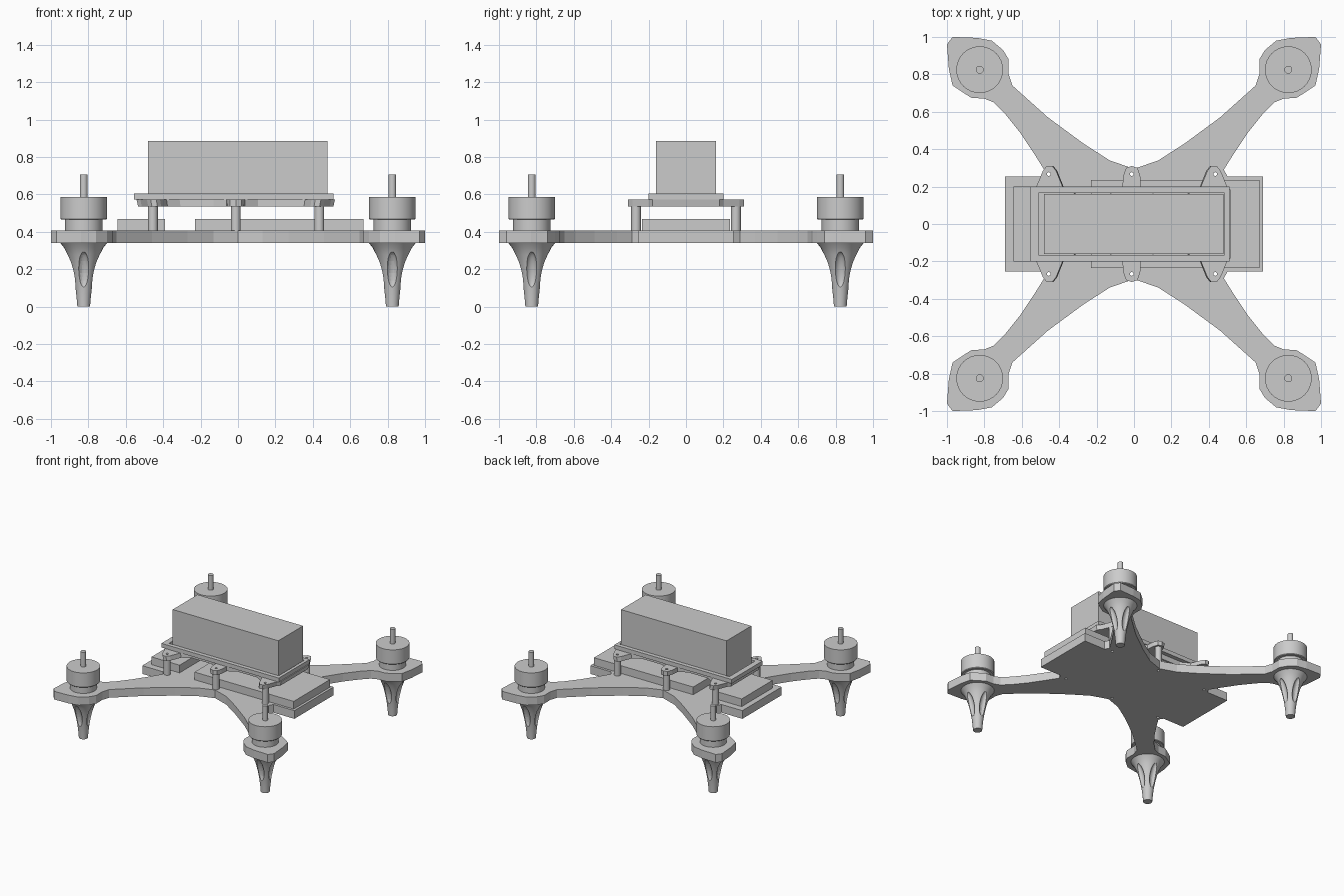
import bpy, bmesh
from math import pi, radians
from mathutils import Matrix, Vector

if "Cube" in bpy.data.objects:
    bpy.data.objects.remove(bpy.data.objects["Cube"])


def finish(bm, name, smooth=False):
    bmesh.ops.recalc_face_normals(bm, faces=bm.faces)
    me = bpy.data.meshes.new(name)
    bm.to_mesh(me)
    bm.free()
    ob = bpy.data.objects.new(name, me)
    bpy.context.collection.objects.link(ob)
    if smooth:
        shade(ob)
    return ob


def shade(ob):
    bpy.ops.object.select_all(action='DESELECT')
    ob.select_set(True)
    bpy.context.view_layer.objects.active = ob
    bpy.ops.object.shade_smooth_by_angle(angle=radians(35))


def box(name, x0, x1, y0, y1, z0, z1):
    bm = bmesh.new()
    m = Matrix.Translation(((x0 + x1) / 2, (y0 + y1) / 2, (z0 + z1) / 2))
    m = m @ Matrix.Diagonal((x1 - x0, y1 - y0, z1 - z0, 1))
    bmesh.ops.create_cube(bm, size=1, matrix=m)
    return finish(bm, name)


def lathe(name, profile, x=0, y=0, n=32):
    """Closed turned solid from (radius, z) pairs."""
    bm = bmesh.new()
    rings = []
    for r, z in profile:
        c = bmesh.ops.create_circle(bm, segments=n, radius=r,
                                    matrix=Matrix.Translation((x, y, z)))
        rings.append(c['verts'])
    for a, b in zip(rings, rings[1:]):
        for i in range(n):
            j = (i + 1) % n
            bm.faces.new((a[i], a[j], b[j], b[i]))
    bm.faces.new(rings[0])
    bm.faces.new(rings[-1])
    loose = [e for e in bm.edges if not e.link_faces]
    bmesh.ops.delete(bm, geom=loose, context='EDGES')
    return finish(bm, name, True)


def prism(name, quarter, z0, z1, cx=0, taper=1):
    """Plate from a quarter outline (+x to +y), mirrored to all four quarters."""
    half = quarter + [(-x, y) for x, y in reversed(quarter) if x > 0]
    outline = half + [(-x, -y) for x, y in half]
    bm = bmesh.new()
    lo = [bm.verts.new((cx + x * taper, y, z0)) for x, y in outline]
    hi = [bm.verts.new((cx + x, y, z1)) for x, y in outline]
    n = len(outline)
    for i in range(n):
        j = (i + 1) % n
        bm.faces.new((lo[i], lo[j], hi[j], hi[i]))
    bm.faces.new(lo)
    bm.faces.new(hi)
    return finish(bm, name)


def cut(ob, cutters):
    for c in cutters:
        m = ob.modifiers.new("cut", 'BOOLEAN')
        m.operation, m.solver, m.object = 'DIFFERENCE', 'EXACT', c
    dg = bpy.context.evaluated_depsgraph_get()
    me = bpy.data.meshes.new_from_object(ob.evaluated_get(dg))
    ob.modifiers.clear()
    ob.data = me


# X-shaped frame plate with motor pods and rectangular centre
frame = prism("frame", [
    (0.69, 0.255), (0.50, 0.255), (0.48, 0.29), (0.53, 0.37), (0.61, 0.49),
    (0.69, 0.59), (0.75, 0.65), (0.80, 0.67), (0.87, 0.675), (0.91, 0.70),
    (0.97, 0.74), (0.99, 0.83), (1.0, 0.96), (0.97, 1.0), (0.84, 0.995),
    (0.76, 0.98), (0.70, 0.93), (0.67, 0.88), (0.67, 0.80), (0.65, 0.74),
    (0.46, 0.57), (0.27, 0.43), (0.13, 0.34), (0, 0.295)], 0.34, 0.407)

# electronics boxes on the frame
box("rear_electronics", -0.645, -0.39, -0.2, 0.2, 0.407, 0.47)
box("main_electronics", -0.23, 0.67, -0.235, 0.235, 0.407, 0.47)

# tabbed support plate
support = prism("support_plate", [
    (0.53, 0.18), (0.51, 0.20), (0.475, 0.285), (0.455, 0.31), (0.425, 0.31),
    (0.405, 0.285), (0.37, 0.20), (0.30, 0.16), (0.12, 0.16), (0.05, 0.2),
    (0.045, 0.26), (0.03, 0.30), (0, 0.31)], 0.535, 0.572, -0.012, 0.985)

# battery tray and battery
tray = box("battery_tray", -0.555, 0.51, -0.2, 0.2, 0.572, 0.605)
opening = box("tray_cutter", -0.51, 0.485, -0.167, 0.167, 0.5, 0.7)
cut(tray, [opening])
box("battery", -0.48, 0.478, -0.16, 0.16, 0.572, 0.887)

# standoff posts with screw holes
drills = []
for x in (-0.455, -0.012, 0.435):
    for y in (-0.267, 0.267):
        post = lathe("standoff", [(0.026, 0.407), (0.026, 0.535)], x, y, 20)
        drill = lathe("drill_cutter", [(0.01, 0.3), (0.01, 0.65)], x, y, 12)
        cut(post, [drill])
        drills.append(drill)
cut(frame, drills)
cut(support, drills)

# flared leg with four scooped flutes
leg = lathe("leg", [(0.034, 0), (0.038, 0.05), (0.045, 0.11), (0.056, 0.17),
                    (0.070, 0.23), (0.088, 0.28), (0.105, 0.315), (0.125, 0.341)])
scoops = []
for i in range(4):
    bm = bmesh.new()
    m = (Matrix.Rotation(i * pi / 2, 4, 'Z') @ Matrix.Translation((0.076, 0, 0.195))
         @ Matrix.Rotation(radians(13), 4, 'Y')
         @ Matrix.Diagonal((0.034, 0.033, 0.1, 1)))
    bmesh.ops.create_uvsphere(bm, u_segments=20, v_segments=14, radius=1, matrix=m)
    scoops.append(finish(bm, "scoop_cutter"))
cut(leg, scoops)
shade(leg)
for c in scoops + drills + [opening]:
    bpy.data.objects.remove(c)

# motors and leg copies at the four pods
parts = [leg,
         lathe("motor_base", [(0.1, 0.407), (0.1, 0.467)]),
         lathe("motor_bell", [(0.12, 0.465), (0.125, 0.47), (0.125, 0.587)]),
         lathe("motor_shaft", [(0.021, 0.585), (0.021, 0.707)], n=16)]
for x, y in ((-1, -1), (1, -1), (-1, 1), (1, 1)):
    for p in parts:
        c = p.copy()
        c.location = Vector((x, y, 0)) * 0.825
        bpy.context.collection.objects.link(c)
for p in parts:
    bpy.data.objects.remove(p)
